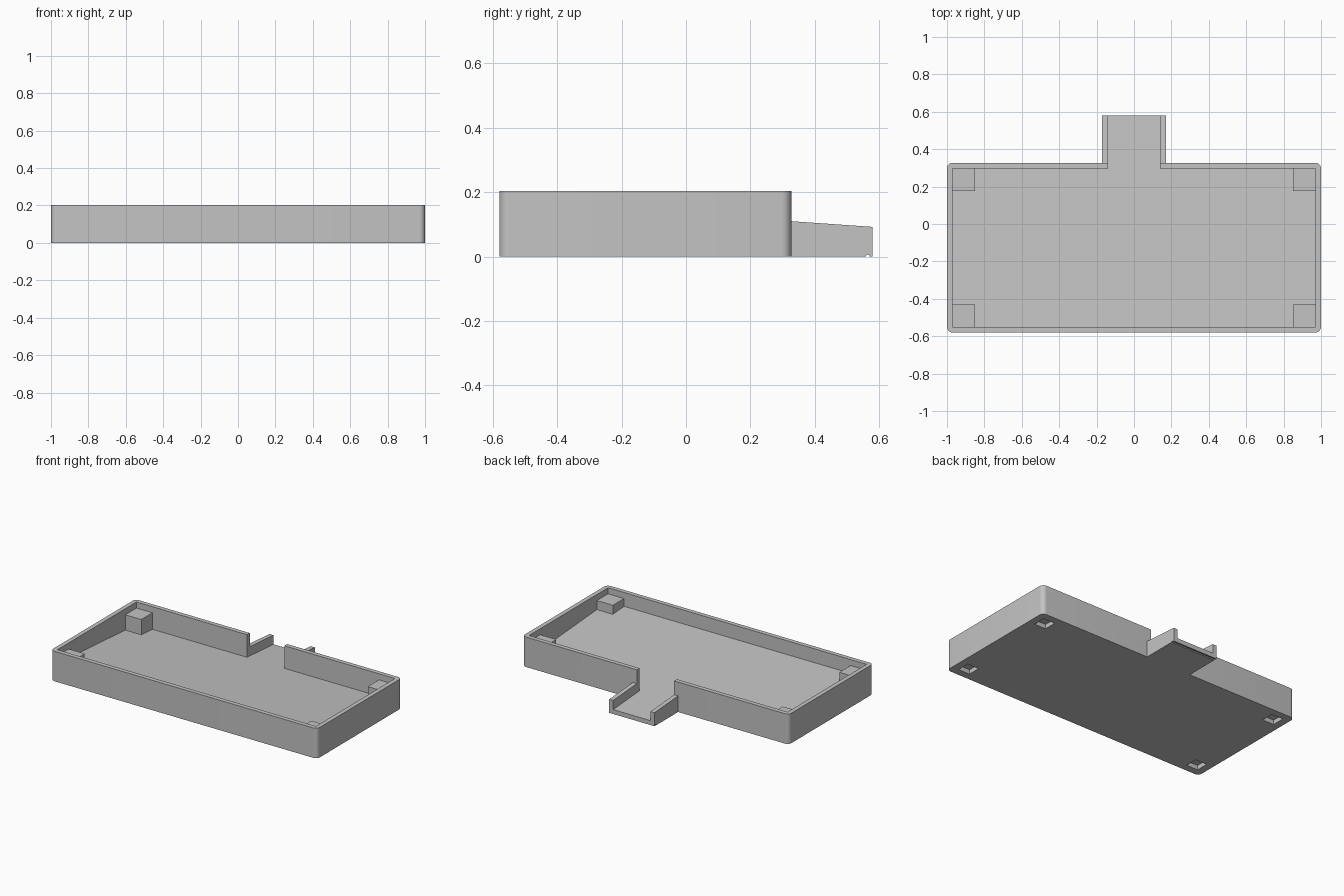
import bpy, bmesh, math

if "Cube" in bpy.data.objects:
    bpy.data.objects.remove(bpy.data.objects["Cube"])

grey = bpy.data.materials.new("plain grey")
grey.diffuse_color = (0.55, 0.55, 0.55, 1)
grey.use_nodes = True
grey.node_tree.nodes["Principled BSDF"].inputs["Base Color"].default_value = grey.diffuse_color

FRONT, BACK, TIP = -0.58, 0.327, 0.58   # tray front, tray back, spout end
HEIGHT, WALL, SPOUT = 0.203, 0.03, 0.17


def floor_z(y):
    """Height of the floor, which falls towards the spout."""
    return 0.03 + 0.07 * (TIP - y)


def prism(name, outline, bottom, top):
    """Solid over an xy outline; bottom and top give z as functions of y."""
    bm = bmesh.new()
    low = [bm.verts.new((x, y, bottom(y))) for x, y in outline]
    high = [bm.verts.new((x, y, top(y))) for x, y in outline]
    bm.faces.new(low[::-1])
    bm.faces.new(high)
    n = len(outline)
    for i in range(n):
        j = (i + 1) % n
        bm.faces.new((low[i], low[j], high[j], high[i]))
    bmesh.ops.recalc_face_normals(bm, faces=bm.faces)
    mesh = bpy.data.meshes.new(name)
    bm.to_mesh(mesh)
    bm.free()
    mesh.materials.append(grey)
    obj = bpy.data.objects.new(name, mesh)
    bpy.context.collection.objects.link(obj)
    return obj


def box(name, x0, x1, y0, y1, z0, z1):
    pts = [(x0, y0), (x1, y0), (x1, y1), (x0, y1)]
    return prism(name, pts, lambda y: z0, lambda y: z1)


def combine(target, tool, operation):
    """Apply a boolean and discard the tool."""
    mod = target.modifiers.new("combine", 'BOOLEAN')
    mod.operation, mod.solver, mod.object = operation, 'EXACT', tool
    bpy.context.view_layer.objects.active = target
    bpy.ops.object.modifier_apply(modifier=mod.name)
    bpy.data.objects.remove(tool, do_unlink=True)


# Tray block with rounded vertical corners
r = 0.03
outline = []
for k, (cx, cy) in enumerate([(1 - r, BACK - r), (-1 + r, BACK - r),
                              (-1 + r, FRONT + r), (1 - r, FRONT + r)]):
    for s in range(9):
        a = math.radians(90 * k + 90 * s / 8)
        outline.append((cx + r * math.cos(a), cy + r * math.sin(a)))
tray = prism("tray", outline, lambda y: 0, lambda y: HEIGHT)

# Spout with a sloping rim
pts = [(-SPOUT, 0.25), (SPOUT, 0.25), (SPOUT, TIP), (-SPOUT, TIP)]
combine(tray, prism("spout", pts, lambda y: 0, lambda y: floor_z(y) + 0.062), 'UNION')

# Cavity and channel share one sloping floor
ix, iy, sx = 1 - WALL, BACK - WALL, SPOUT - WALL
pts = [(-ix, FRONT + WALL), (ix, FRONT + WALL), (ix, iy), (sx, iy),
       (sx, 0.7), (-sx, 0.7), (-sx, iy), (-ix, iy)]
combine(tray, prism("cavity_cutter", pts, floor_z, lambda y: 0.4), 'DIFFERENCE')

# Corner posts, each with a square socket underneath
for sign in (-1, 1):
    x0, x1 = sorted((sign * 0.85, sign * 0.985))
    for y0, y1 in ((FRONT + 0.015, FRONT + 0.15), (BACK - 0.15, BACK - 0.015)):
        combine(tray, box("post", x0, x1, y0, y1, 0.02, 0.162), 'UNION')
    for cy in (FRONT + 0.093, BACK - 0.093):
        cx = sign * 0.907
        combine(tray, box("socket_cutter", cx - 0.043, cx + 0.043,
                          cy - 0.043, cy + 0.043, -0.1, 0.03), 'DIFFERENCE')

# Drip groove under the spout end
ring = [(0.565 + 0.006 * math.cos(math.pi * i / 6), 0.006 * math.sin(math.pi * i / 6))
        for i in range(12)]
groove = box("groove_cutter", -1, 1, 0, 1, 0, 1)
bm = bmesh.new()
ends = [[bm.verts.new((x, y, z)) for y, z in ring] for x in (-0.3, 0.3)]
for end in ends:
    bm.faces.new(end)
for i in range(12):
    j = (i + 1) % 12
    bm.faces.new((ends[0][i], ends[0][j], ends[1][j], ends[1][i]))
bmesh.ops.recalc_face_normals(bm, faces=bm.faces)
bm.to_mesh(groove.data)
bm.free()
combine(tray, groove, 'DIFFERENCE')

# Smooth the rounded corners only
bpy.ops.object.select_all(action='DESELECT')
tray.select_set(True)
bpy.context.view_layer.objects.active = tray
bpy.ops.object.shade_smooth_by_angle(angle=math.radians(30))
